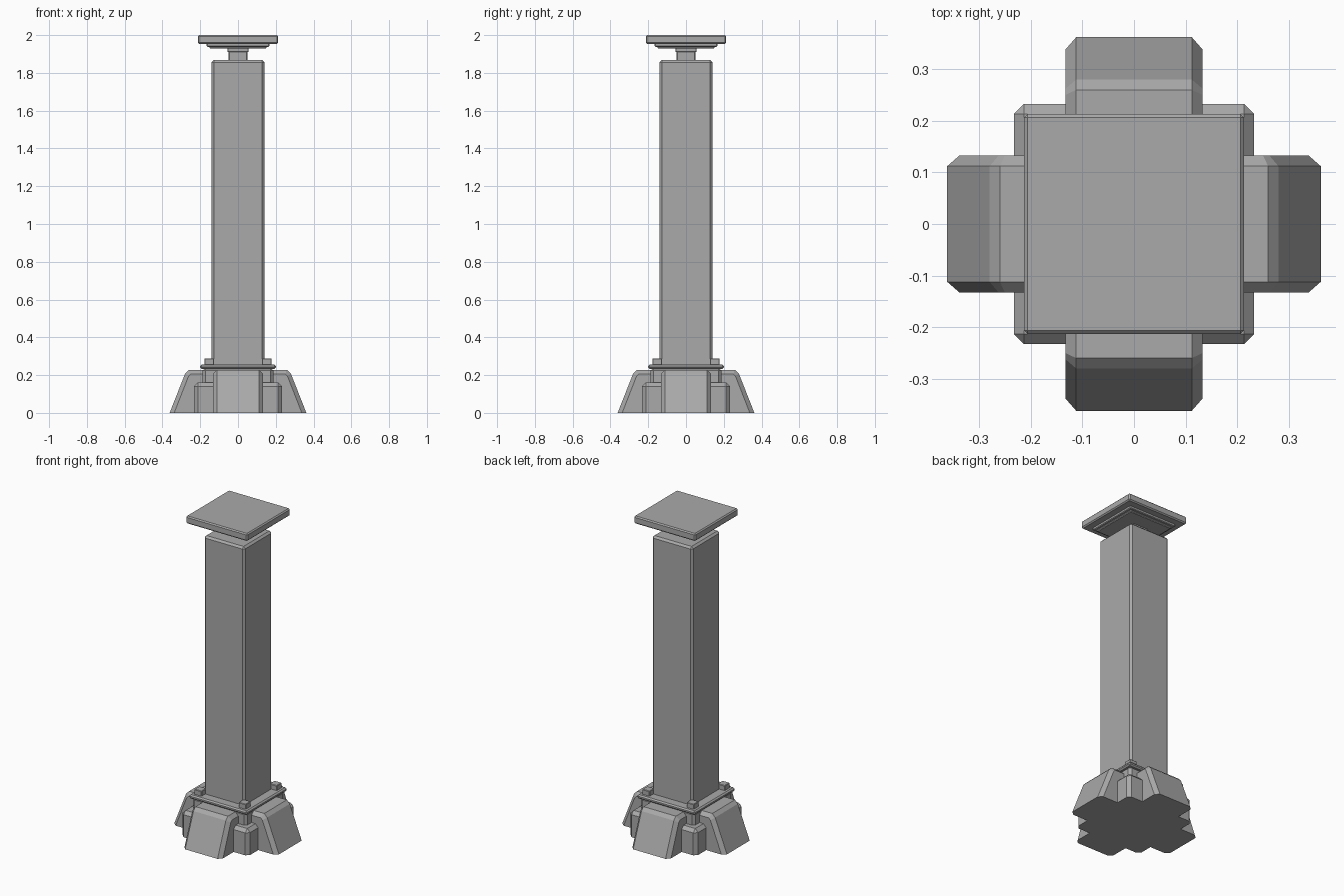
import bpy, bmesh, math
from mathutils import Matrix

cube = bpy.data.objects.get("Cube")
if cube:
    bpy.data.objects.remove(cube, do_unlink=True)

stone = bpy.data.materials.new("grey stone")
stone.use_nodes = True
GREY = (0.4, 0.4, 0.4, 1)
stone.diffuse_color = GREY
stone.node_tree.nodes["Principled BSDF"].inputs["Base Color"].default_value = GREY


def finish(bm, name):
    bmesh.ops.recalc_face_normals(bm, faces=bm.faces)
    mesh = bpy.data.meshes.new(name)
    bm.to_mesh(mesh)
    bm.free()
    mesh.materials.append(stone)
    obj = bpy.data.objects.new(name, mesh)
    bpy.context.collection.objects.link(obj)
    return obj


def block(name, half, z0, z1, bevel=0, keep_bottom=False, x=0, y=0):
    """Square block with chamfered edges; keep_bottom leaves the base edges sharp."""
    bm = bmesh.new()
    size = Matrix.Diagonal((2 * half, 2 * half, z1 - z0, 1))
    bmesh.ops.create_cube(bm, size=1, matrix=Matrix.Translation((x, y, (z0 + z1) / 2)) @ size)
    if bevel:
        edges = [e for e in bm.edges
                 if not keep_bottom or any(v.co.z > z0 + 1e-4 for v in e.verts)]
        bmesh.ops.bevel(bm, geom=edges, offset=bevel, segments=1, affect='EDGES')
    return finish(bm, name)


def buttress(name, angle):
    """Sloped foot: a side profile repeated across its width, inset at both ends."""
    outer = [(0.1, 0), (0.362, 0), (0.28, 0.208), (0.26, 0.228), (0.1, 0.228)]
    inset = [(0.1, 0), (0.338, 0), (0.262, 0.194), (0.25, 0.206), (0.1, 0.206)]
    bm = bmesh.new()
    loops = [[bm.verts.new((x, -d, z)) for d, z in profile]
             for x, profile in ((-0.133, inset), (-0.112, outer), (0.112, outer), (0.133, inset))]
    for a, b in zip(loops, loops[1:]):
        for i in range(len(a)):
            j = (i + 1) % len(a)
            bm.faces.new((a[i], a[j], b[j], b[i]))
    bm.faces.new(loops[0])
    bm.faces.new(loops[-1])
    bm.transform(Matrix.Rotation(angle, 4, 'Z'))
    return finish(bm, name)


# Stepped base
block("base_plinth", 0.233, 0, 0.16, 0.02, keep_bottom=True)
block("base_body", 0.187, 0.1, 0.24, 0.015)
block("base_plate", 0.2, 0.232, 0.257, 0.008)

# Four sloped feet around the base
for i, side in enumerate(("front", "left", "back", "right")):
    buttress(side + "_buttress", i * math.pi / 2)

# Corner studs on the base plate
for sx, side in ((-1, "right"), (1, "left")):
    for sy, end in ((-1, "front"), (1, "back")):
        block(f"{end}_{side}_stud", 0.025, 0.24, 0.288, 0.003, x=sx * 0.153, y=sy * 0.153)

# Shaft, neck and cap
block("shaft", 0.14, 0.2, 1.868, 0.012)
block("neck", 0.051, 1.85, 1.925, 0.005)
block("neck_collar", 0.056, 1.91, 1.935, 0.003)
block("cap_underplate", 0.15, 1.928, 1.95, 0.004)
block("cap_step", 0.166, 1.938, 1.96, 0.004)
block("cap_slab", 0.213, 1.953, 2.0, 0.007)
